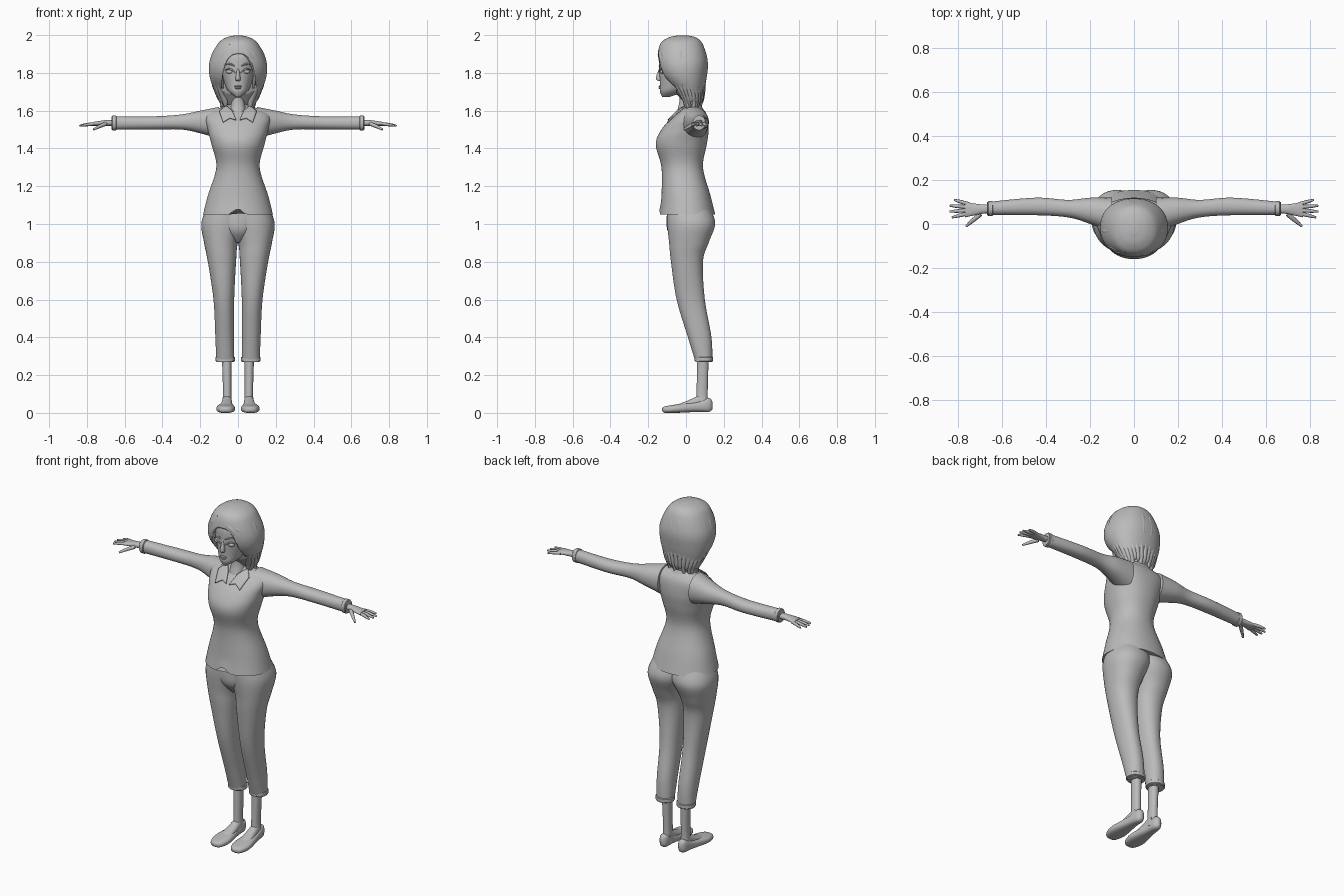
import bpy, bmesh, math, random
from mathutils import Vector

random.seed(4)
if "Cube" in bpy.data.objects:
    bpy.data.objects.remove(bpy.data.objects["Cube"])

shade = (0.5, 0.5, 0.5, 1)
grey = bpy.data.materials.new("plain grey")
grey.use_nodes = True
grey.diffuse_color = shade
grey.node_tree.nodes["Principled BSDF"].inputs["Base Color"].default_value = shade


def catmull(rows, steps):
    """Smoothly resample a list of number rows."""
    out = []
    last = len(rows) - 1
    for i in range(last):
        before, start, end, after = (rows[max(0, min(last, i + k))] for k in (-1, 0, 1, 2))
        for s in range(steps):
            t = s / steps
            ease_out, ease_in = t * (1 - t) ** 2 / 2, t * t * (t - 1) / 2
            blend = t * t * (3 - 2 * t)
            out.append([q + (r - q) * blend + (r - p) * ease_out + (u - q) * ease_in
                        for p, q, r, u in zip(before, start, end, after)])
    return out + [list(rows[last])]


def link(name, data, mirror):
    """Place an object in the scene, mirrored across x when it is one of a pair."""
    data.materials.append(grey)
    obj = bpy.data.objects.new(name, data)
    bpy.context.collection.objects.link(obj)
    if mirror:
        obj.modifiers.new("mirror", "MIRROR").use_mirror_merge = False
    return obj


def add_mesh(name, bm, mirror=False):
    bmesh.ops.recalc_face_normals(bm, faces=bm.faces)
    mesh = bpy.data.meshes.new(name)
    bm.to_mesh(mesh)
    bm.free()
    obj = link(name, mesh, mirror)
    bpy.context.view_layer.objects.active = obj
    obj.select_set(True)
    bpy.ops.object.shade_smooth_by_angle(angle=math.radians(50))
    obj.select_set(False)
    return obj


def loft(name, rows, axis="z", sides=32, power=2.2, steps=6, mirror=False, shape=None):
    """Rows are (position on axis, a0, a1, b0, b1); a and b span the oval cross-section."""
    place = {"z": lambda t, a, b: (a, b, t),
             "x": lambda t, a, b: (t, a, b),
             "y": lambda t, a, b: (a, t, b)}[axis]
    bm = bmesh.new()
    rings = []
    for t, a0, a1, b0, b1 in catmull(rows, steps):
        ring = []
        for i in range(sides):
            angle = math.tau * (i + 0.5) / sides
            c, s = (math.copysign(abs(f) ** (2 / power), f) for f in (math.cos(angle), math.sin(angle)))
            co = Vector(place(t, (a0 + a1 + c * (a1 - a0)) / 2, (b0 + b1 + s * (b1 - b0)) / 2))
            ring.append(bm.verts.new(shape(co) if shape else co))
        rings.append(ring)
    for low, high in zip(rings, rings[1:]):
        for i in range(sides):
            j = (i + 1) % sides
            bm.faces.new((low[i], low[j], high[j], high[i]))
    bm.faces.new(rings[0])
    bm.faces.new(rings[-1])
    return add_mesh(name, bm, mirror)


def sym(rows):
    """Rows (position, half width, front, back) made symmetric about x = 0."""
    return [(z, -w, w, front, back) for z, w, front, back in rows]


def cuff(name, row, length, axis):
    """Raised band that starts at a cross-section and runs along the axis."""
    t, a0, a1, b0, b1 = row
    grow = 0.004
    ends = [(t + length * k, a0 - g, a1 + g, b0 - g, b1 + g)
            for k, g in ((0, -grow), (0.2, grow), (0.8, grow), (1, -grow))]
    loft(name, ends, axis, steps=1, mirror=True)


def strands(name, paths, radius, taper=(0.5, 1, 0.9, 0.1), mirror=False):
    """Tapered round strands along short paths."""
    curve = bpy.data.curves.new(name, "CURVE")
    curve.dimensions = "3D"
    curve.bevel_depth, curve.bevel_resolution, curve.resolution_u = radius, 2, 6
    curve.use_fill_caps = True
    for path in paths:
        spline = curve.splines.new("NURBS")
        spline.points.add(len(path) - 1)
        for i, (point, co) in enumerate(zip(spline.points, path)):
            point.co = (*co, 1)
            point.radius = taper[i * len(taper) // len(path)]
        spline.order_u, spline.use_endpoint_u, spline.use_smooth = 3, True, True
    return link(name, curve, mirror)


def ball(name, centre, size, mirror=False):
    bm = bmesh.new()
    bmesh.ops.create_uvsphere(bm, u_segments=20, v_segments=12, radius=1)
    for v in bm.verts:
        v.co = Vector(centre) + v.co * Vector(size)
    return add_mesh(name, bm, mirror)


# Jacket: the hem rises to a notch at the front centre
def hem_notch(co):
    if co.z < 1.12 and co.y < 0:
        co.z += max(0, 0.04 - abs(co.x)) * (1.12 - co.z) / 0.07
    return co


jacket = loft("jacket", sym([
    (1.05, .185, -.14, .155), (1.15, .16, -.13, .13), (1.3, .115, -.13, .09), (1.42, .14, -.16, .11),
    (1.5, .16, -.13, .12), (1.58, .165, -.06, .11), (1.63, .05, 0, .07)]), sides=64, shape=hem_notch)

# Sleeves and hands
sleeve = [(.1, -.04, .12, 1.45, 1.62), (.2, 0, .12, 1.48, 1.6), (.3, .03, .11, 1.5, 1.58),
          (.45, .04, .12, 1.5, 1.57), (.67, .04, .1, 1.5, 1.57)]
loft("sleeve", sleeve, "x", mirror=True)
cuff("sleeve_cuff", sleeve[-1], -.03, "x")
loft("hand", [(.66, .05, .09, 1.52, 1.55), (.7, .045, .09, 1.52, 1.55), (.77, .03, .1, 1.52, 1.54)],
     "x", mirror=True)
fingers = []
for k, length in enumerate((.08, .09, .09, .07)):
    spread = (k - 1.5) / 3
    fingers.append([(.75 + length * t, .07 + spread * (.04 + .04 * t), 1.53 - .01 * t * t)
                    for t in (0, .3, .7, 1)])
strands("fingers", fingers, .009, (1, 1, .9, .5), True)
strands("thumb", [[(.7, .045, 1.53), (.73, .02, 1.52), (.765, -.01, 1.5)]], .011, (1, 1, .5), True)

# Trousers: two overlapping legs and a front panel that closes the hips
leg = [(.27, .02, .115, .05, .14), (.4, .02, .12, .01, .135), (.6, .02, .13, -.05, .1), (.8, .01, .16, -.08, .09),
       (.9, 0, .18, -.09, .12), (1, -.04, .195, -.1, .155), (1.08, -.05, .17, -.1, .13)]
loft("trouser_leg", leg, mirror=True)
cuff("trouser_hem", leg[0], .03, "z")
loft("trouser_front", sym([(.9, .01, -.05, .05), (.97, .1, -.1, .1), (1.08, .14, -.1, .1)]))

# Ankles and flat shoes
loft("ankle", [(.03, .03, .09, .05, .12), (.1, .035, .08, .055, .115), (.29, .035, .085, .06, .12)], mirror=True)
loft("instep", [(.1, .035, .08, .02, .11), (.02, .03, .09, .02, .07), (-.07, .03, .1, .01, .035)], "y", mirror=True)
loft("shoe", [(.14, .05, .07, .02, .06), (.12, .035, .085, .005, .08), (.06, .03, .095, .005, .06),
              (-.05, .015, .115, 0, .045), (-.11, .03, .1, 0, .035), (-.126, .055, .075, .01, .025)],
     "y", power=2.6, mirror=True)

# Neck and head
loft("neck", sym([(1.56, .055, -.06, .07), (1.65, .035, -.035, .05), (1.74, .04, -.045, .05)]))
loft("head", sym([(1.672, .012, -.126, -.09), (1.7, .048, -.138, -.01), (1.74, .07, -.138, .05),
                  (1.84, .096, -.142, .09), (1.9, .095, -.134, .09), (1.96, .06, -.09, .06)]), sides=40)

# Face details
loft("nose", sym([(1.757, .01, -.14, -.12), (1.77, .013, -.16, -.12), (1.83, .005, -.14, -.12)]))
ball("upper_lip", (0, -.137, 1.729), (.021, .008, .005))
ball("lower_lip", (0, -.136, 1.72), (.017, .009, .006))
ball("eye", (.042, -.125, 1.807), (.021, .013, .012), True)
for name, height, rise in (("eyelid", 1.803, .02), ("eyebrow", 1.835, .014)):
    arc = [(.015 + .056 * t, -.142 + .024 * t * t, height + rise * math.sin(t * 2.6)) for t in (0, .35, .7, 1)]
    strands(name, [arc], .005, mirror=True)

# Collar: two flaps laid on the jacket and a band round the neck
bm = bmesh.new()
bm.faces.new([bm.verts.new(p) for p in (
    (.066, 0, 1.63), (.1, -.04, 1.6), (.08, -.1, 1.54), (.045, -.1, 1.575), (.01, -.1, 1.555), (.03, -.05, 1.6))])
bmesh.ops.triangulate(bm, faces=bm.faces)
bmesh.ops.subdivide_edges(bm, edges=bm.edges, cuts=5, use_grid_fill=True)
flap = add_mesh("collar_flap", bm)
wrap = flap.modifiers.new("wrap", "SHRINKWRAP")
wrap.target, wrap.offset, wrap.wrap_mode = jacket, .008, "ABOVE_SURFACE"
flap.modifiers.new("thick", "SOLIDIFY").thickness = .006
flap.modifiers.new("mirror", "MIRROR").use_mirror_merge = False
loft("collar_band", sym([(1.6, .085, -.02, .095), (1.64, .055, 0, .075)]))

# Hair mass with a cut-out for the face
hair_rows = sym([(1.63, .07, 0, .08), (1.7, .12, -.06, .095), (1.78, .15, -.13, .11), (1.86, .15, -.152, .115),
                 (1.95, .11, -.138, .09), (1.985, .068, -.098, .058), (1.998, .02, -.045, .01)])
hair = loft("hair", hair_rows, sides=56)
opening = (-.088, .096, 1.4, 1.9)
cutter = loft("face_cutter", [(y, *opening) for y in (-.3, -.05)], "y", sides=48, power=2.7)
cutter.hide_render = True
cutter.hide_set(True)
cut = hair.modifiers.new("face opening", "BOOLEAN")
cut.object, cut.operation, cut.solver = cutter, "DIFFERENCE", "EXACT"
hair_surface = catmull(hair_rows, 8)


def on_hair(z, angle, sink=0.01):
    """Point just inside the hair; angle 0 is the front, positive towards +x."""
    _, _, width, front, back = min(hair_surface, key=lambda row: abs(row[0] - z))
    depth = (back - front) / 2 - sink
    return Vector(((width - sink) * math.sin(angle), (front + back) / 2 - depth * math.cos(angle), z))


# Raised locks swept down from the crown
locks = []
for k in range(2, 16):
    angle = k * math.tau / 17
    locks.append([on_hair(z, angle) for z in (1.985, 1.94, 1.86, 1.78, 1.71)])
strands("hair_locks", locks, .016, (.3, .9, 1, .9, .2))

# Ragged ends round the neck
ends = []
for k in range(-10, 11):
    angle = math.pi + 0.22 * k
    top, middle = on_hair(1.74, angle), on_hair(1.68, angle)
    flick = random.uniform(.7, 1)
    inner = Vector((middle.x * .8, middle.y * .8 + .01, 1.64))
    tip = Vector((middle.x * flick, middle.y * .75 + .012, random.uniform(1.575, 1.65)))
    ends.append([top, middle, inner, tip])
strands("hair_ends", ends, .02, (.6, 1, .75, .1))

# Fringe: from a parting right of centre, long sweeps to the left and short ones to the right
parting = Vector((-.04, -.125, 1.95))
fringe = []
for side, start, finish in ((1, .25, .95), (1, .5, 1.25), (-1, .5, .95), (-1, .7, 1.25)):
    sweep = [on_hair(1.92 - .2 * t, side * (start + (finish - start) * math.sqrt(t))) for t in (0, .2, .6, 1)]
    fringe.append([parting, *sweep])
strands("fringe", fringe, .019, (.4, .9, 1, .9, .2))
